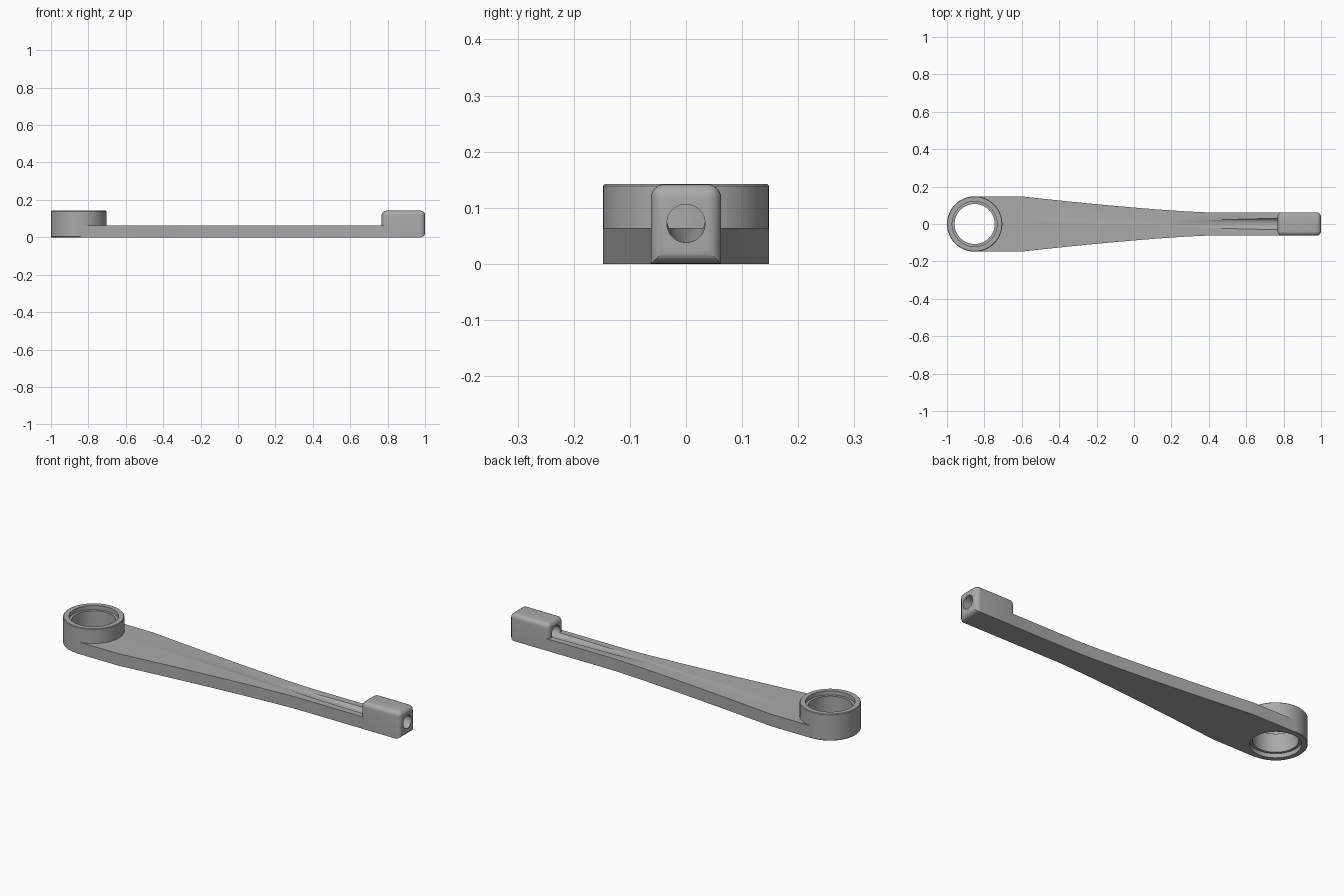
import bpy, bmesh, math
from mathutils import Matrix

cube = bpy.data.objects.get("Cube")
if cube:
    bpy.data.objects.remove(cube, do_unlink=True)

HUB_X, HUB_R, HEIGHT = -0.852, 0.148, 0.142
ARM_TOP, ARM_HALF, END_X = 0.064, 0.062, 1.0

grey = bpy.data.materials.new("grey metal")
grey.use_nodes = True
grey.diffuse_color = (0.4, 0.4, 0.4, 1)
grey.node_tree.nodes["Principled BSDF"].inputs["Base Color"].default_value = (0.4, 0.4, 0.4, 1)


def add_object(name, bm):
    bmesh.ops.recalc_face_normals(bm, faces=bm.faces)
    mesh = bpy.data.meshes.new(name)
    bm.to_mesh(mesh)
    bm.free()
    mesh.materials.append(grey)
    obj = bpy.data.objects.new(name, mesh)
    bpy.context.collection.objects.link(obj)
    return obj


def lathe(name, profile, sides=96):
    """Solid of revolution about the hub axis from (radius, height) pairs."""
    bm = bmesh.new()
    rings = []
    for r, z in profile:
        rings.append([bm.verts.new((HUB_X + r * math.cos(a), r * math.sin(a), z))
                      for a in (2 * math.pi * i / sides for i in range(sides))])
    for low, high in zip(rings, rings[1:]):
        for i in range(sides):
            j = (i + 1) % sides
            bm.faces.new((low[i], low[j], high[j], high[i]))
    bm.faces.new(rings[0])
    bm.faces.new(rings[-1])
    return add_object(name, bm)


def combine(target, other, operation):
    mod = target.modifiers.new(operation, "BOOLEAN")
    mod.operation, mod.object, mod.solver = operation, other, "EXACT"
    bpy.ops.object.select_all(action="DESELECT")
    bpy.context.view_layer.objects.active = target
    target.select_set(True)
    bpy.ops.object.modifier_apply(modifier=mod.name)
    bpy.data.objects.remove(other, do_unlink=True)


# Tapered flat arm, its edges sweeping in to a narrow parallel tail
edge = [(HUB_X, HUB_R - 0.0005)]
steps = 20
for i in range(steps + 1):
    t = 1 - i / steps
    edge.append((0.4 - t, ARM_HALF + (HUB_R - 0.0005 - ARM_HALF) * t ** 1.3))
edge.append((0.88, ARM_HALF))
outline = edge + [(x, -y) for x, y in reversed(edge)]
bm = bmesh.new()
base = bm.faces.new([bm.verts.new((x, y, 0)) for x, y in outline])
top = bmesh.ops.extrude_face_region(bm, geom=[base])
bmesh.ops.translate(bm, vec=(0, 0, ARM_TOP),
                    verts=[v for v in top["geom"] if isinstance(v, bmesh.types.BMVert)])
arm = add_object("lever_arm", bm)

# Round hub
lip = 0.003
hub = lathe("hub", [(HUB_R - lip, 0), (HUB_R, lip), (HUB_R, HEIGHT - lip), (HUB_R - lip, HEIGHT)])

# Rounded end block, left square along its underside
bm = bmesh.new()
length = END_X - 0.768
bmesh.ops.create_cube(bm, size=1, matrix=Matrix.Translation((END_X - length / 2, 0, HEIGHT / 2))
                      @ Matrix.Diagonal((length, 2 * ARM_HALF + 0.001, HEIGHT, 1)))
rounded = [e for e in bm.edges if any(v.co.z > 0.1 for v in e.verts)
           or all(v.co.x > 0.9 for v in e.verts)]
bmesh.ops.bevel(bm, geom=rounded, offset=0.024, segments=6, profile=0.5, affect="EDGES")
block = add_object("end_block", bm)

combine(arm, hub, "UNION")
combine(arm, block, "UNION")

# Hub bore with a shallow counterbore at both ends
bore = lathe("bore_cutter", [(0.12, -0.02), (0.12, 0.022), (0.107, 0.022),
                             (0.107, HEIGHT - 0.022), (0.12, HEIGHT - 0.022), (0.12, HEIGHT + 0.02)])
combine(arm, bore, "DIFFERENCE")

# Slightly tilted hole through the block, fading out as a groove along the arm
bm = bmesh.new()
tilt = Matrix.Translation((END_X, 0, 0.072)) @ Matrix.Rotation(math.atan(0.0325), 4, "Y")
bmesh.ops.create_cone(bm, cap_ends=True, segments=48, radius1=0.034, radius2=0.034, depth=1.2,
                      matrix=tilt @ Matrix.Translation((-0.5, 0, 0)) @ Matrix.Rotation(math.pi / 2, 4, "Y"))
combine(arm, add_object("hole_cutter", bm), "DIFFERENCE")

bpy.ops.object.shade_smooth_by_angle(angle=math.radians(30))
